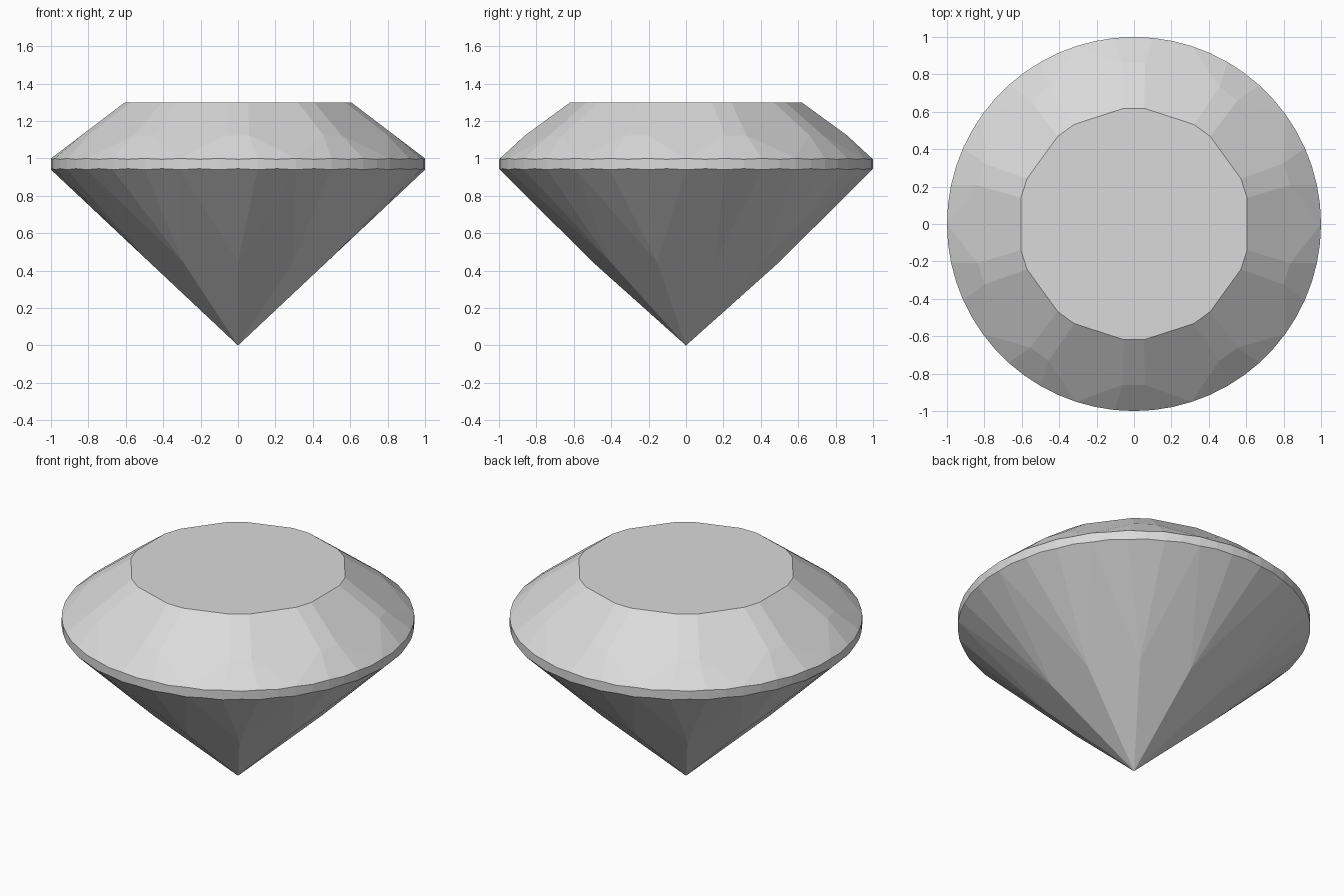
import bpy
import bmesh
from math import radians, cos, sin

cube = bpy.data.objects.get("Cube")
if cube:
    bpy.data.objects.remove(cube)

# One pale grey for the whole stone
grey = bpy.data.materials.new("pale_grey")
grey.use_nodes = True
grey.diffuse_color = (0.7, 0.7, 0.7, 1)
grey.node_tree.nodes["Principled BSDF"].inputs["Base Color"].default_value = (0.7, 0.7, 0.7, 1)

SIDES = 10
STEP = 360 / SIDES
bm = bmesh.new()


def ring(radius, z):
    """Return a function giving a point on a ring at an angle in degrees."""
    return lambda a: (radius * cos(radians(a)), radius * sin(radians(a)), z)


def facet(*points):
    return bm.faces.new([bm.verts.new(p) for p in points])


# Rings of facet corners, from the top down
table = ring(0.621, 1.3)
crown = ring(0.862, 1.124)
pavilion = ring(0.5, 0.447)
culet = (0, 0, 0)


def upper_rim(a):
    # Scalloped edge, dipping at the middle of each girdle facet
    return ring(1, 1.0 if round(a) % 12 == 0 else 0.995)(a)


def lower_rim(a):
    return ring(1, 0.94 if round(a) % 12 == 0 else 0.9455)(a)


table_outline = []
for i in range(SIDES):
    a = i * STEP
    table_outline += [table(a - 13), table(a + 13)]

    # Crown: main facet and narrow star facet
    facet(table(a - 13), table(a + 13), crown(a + 14), upper_rim(a), crown(a - 14))
    facet(table(a + 13), table(a + 23), crown(a + 22), crown(a + 14))

    # Crown: three small facets against the girdle
    facet(crown(a + 14), upper_rim(a + 12), upper_rim(a + 6), upper_rim(a))
    facet(crown(a + 14), crown(a + 22), upper_rim(a + 24), upper_rim(a + 18), upper_rim(a + 12))
    facet(crown(a + 22), upper_rim(a + 36), upper_rim(a + 30), upper_rim(a + 24))

    # Girdle band
    for b in range(0, 36, 6):
        facet(upper_rim(a + b), upper_rim(a + b + 6), lower_rim(a + b + 6), lower_rim(a + b))

    # Pavilion: main facet to the point, and three long facets up to the girdle
    facet(culet, pavilion(a - 18), lower_rim(a), pavilion(a + 18))
    for b in range(0, 36, 12):
        facet(pavilion(a + 18), *[lower_rim(a + b + c) for c in (0, 6, 12)])

# Flat table on top
facet(*table_outline)

bmesh.ops.remove_doubles(bm, verts=bm.verts, dist=0.0005)
bmesh.ops.recalc_face_normals(bm, faces=bm.faces)

mesh = bpy.data.meshes.new("cut_gemstone")
bm.to_mesh(mesh)
bm.free()
mesh.materials.append(grey)
gem = bpy.data.objects.new("cut_gemstone", mesh)
bpy.context.collection.objects.link(gem)
